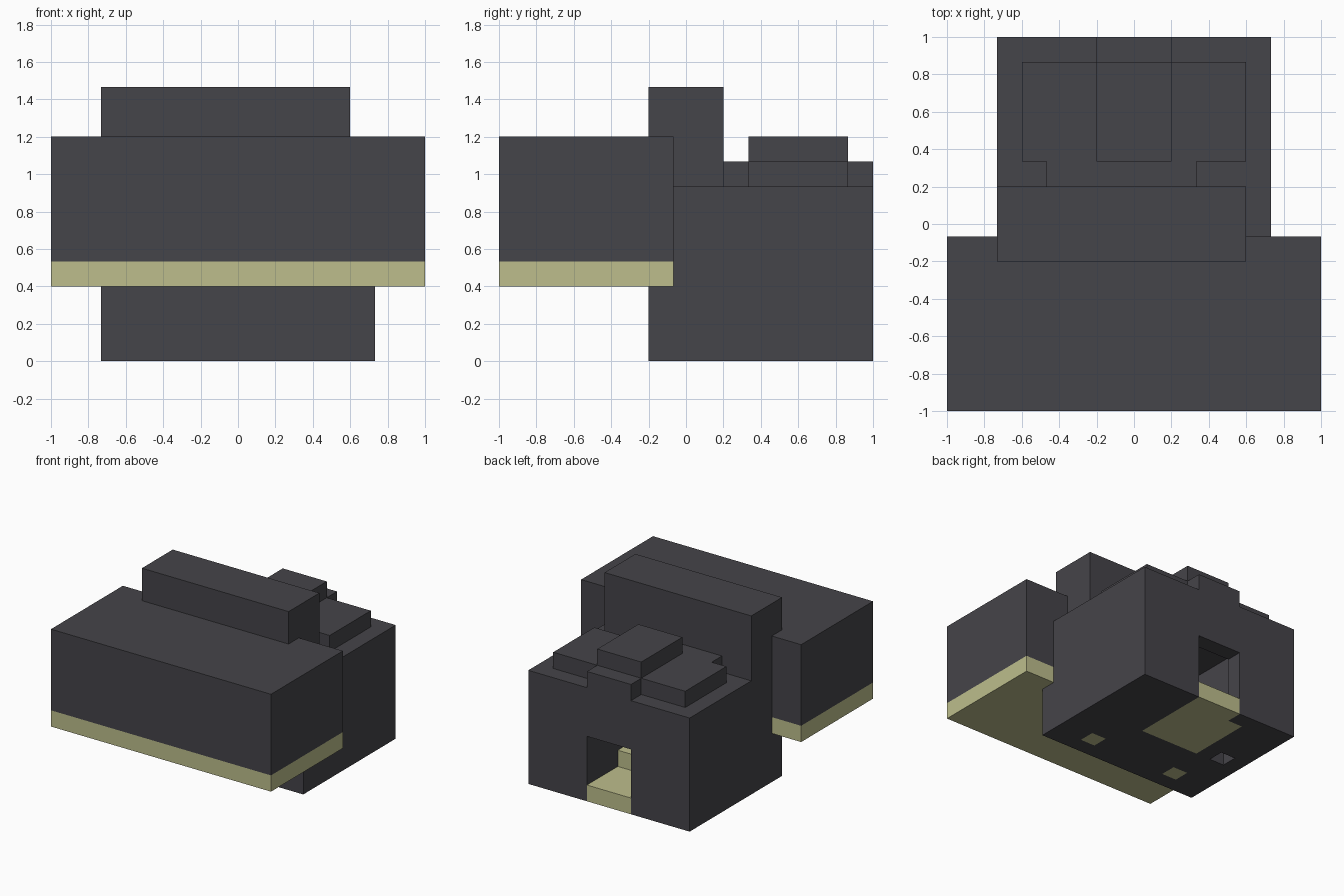
import bpy
from mathutils import Vector

old = bpy.data.objects.get("Cube")
if old:
    bpy.data.objects.remove(old, do_unlink=True)

U = 1 / 15  # grid module; all parts are measured in modules


def material(name, color):
    m = bpy.data.materials.new(name)
    m.use_nodes = True
    m.diffuse_color = color
    bsdf = next(n for n in m.node_tree.nodes if n.type == 'BSDF_PRINCIPLED')
    bsdf.inputs["Base Color"].default_value = color
    bsdf.inputs["Roughness"].default_value = 0.8
    return m


charcoal = material("charcoal", (0.06, 0.058, 0.067, 1))
khaki = material("khaki", (0.51, 0.515, 0.265, 1))


def box(name, x, y, z, mat):
    """Axis-aligned box from (low, high) module ranges."""
    lo, hi = (Vector(c) * U for c in zip(x, y, z))
    bpy.ops.mesh.primitive_cube_add(size=1, location=(lo + hi) / 2)
    ob = bpy.context.object
    ob.name = name
    ob.scale = hi - lo
    bpy.ops.object.transform_apply(location=False, rotation=False, scale=True)
    ob.data.materials.append(mat)
    return ob


def cut(target, x, y, z):
    """Carve a box out of the target."""
    cutter = box("cutter", x, y, z, charcoal)
    cutter.hide_render = True
    mod = target.modifiers.new("cut", 'BOOLEAN')
    mod.operation = 'DIFFERENCE'
    mod.solver = 'EXACT'
    mod.object = cutter
    bpy.context.view_layer.objects.active = target
    bpy.ops.object.modifier_apply(modifier=mod.name)
    bpy.data.objects.remove(cutter, do_unlink=True)


# Wide front block with its pale base band
box("front_block", (-15, 15), (-15, -1), (8, 18), charcoal)
box("front_band", (-15, 15), (-15, -1), (6, 8), khaki)

# Rear body with room, doorway and underside recesses
body = box("rear_body", (-11, 11), (-3, 15), (0, 14), charcoal)
cut(body, (-5, 3), (5, 13), (-1, 10))
cut(body, (-3, 3), (12, 16), (-1, 8))
cut(body, (-9, -7), (5, 7), (-1, 2))
for side, x in (("right", -7), ("left", 5)):
    cut(body, (x, x + 2), (-1, 1), (-1, 2))
    box(side + "_underside_plug", (x, x + 2), (-1, 1), (0, 2), khaki)

# Room floor, threshold and inner step
box("room_floor", (-5, 3), (5, 13), (0, 2), khaki)
box("door_threshold", (-3, 3), (13, 15), (0, 2), khaki)
box("inner_step", (-5, 3), (5, 9), (2, 4), khaki)

# Tall ridge between the blocks
box("ridge", (-11, 9), (-3, 3), (14, 22), charcoal)

# Stepped roof plates
box("roof_plate", (-9, 9), (5, 13), (14, 16), charcoal)
box("roof_neck", (-7, 5), (3, 5), (14, 16), charcoal)
box("roof_tail", (-3, 3), (13, 15), (14, 16), charcoal)
box("roof_cap", (-3, 3), (5, 13), (16, 18), charcoal)
